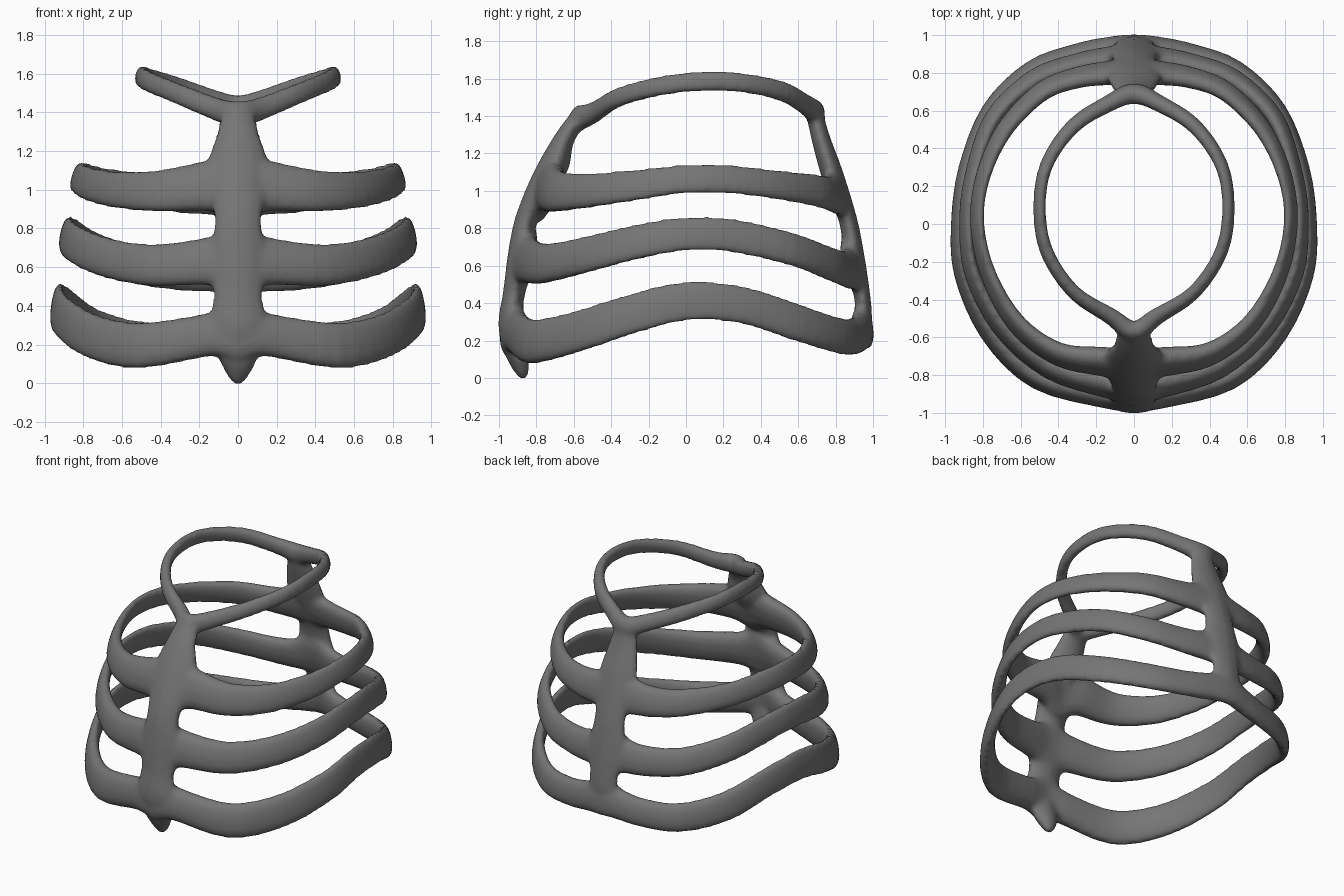
import bpy, bmesh, math
from mathutils import Vector

cube = bpy.data.objects.get("Cube")
if cube:
    bpy.data.objects.remove(cube, do_unlink=True)

SIDES = 12
STEPS = 4

# One half of each rib, front to back: x, y, z, height, thickness
TOP_RIB = [
    (0, -.57, 1.39, .14, .11), (.12, -.49, 1.42, .12, .09), (.32, -.36, 1.50, .11, .075),
    (.465, -.14, 1.56, .11, .07), (.50, .10, 1.587, .11, .065), (.46, .32, 1.575, .11, .07),
    (.32, .52, 1.53, .115, .08), (.13, .64, 1.46, .12, .09), (0, .69, 1.42, .14, .11)]
UPPER_RIB = [
    (0, -.75, 1.02, .40, .13), (.15, -.73, 1.02, .28, .14), (.40, -.69, .995, .23, .11),
    (.62, -.53, 1.0, .20, .09), (.77, -.27, 1.03, .18, .07), (.83, 0, 1.063, .165, .06),
    (.80, .25, 1.06, .165, .065), (.685, .50, 1.03, .17, .08), (.49, .70, 1.0, .19, .09),
    (.30, .775, .98, .21, .10), (.13, .80, .985, .25, .11), (0, .81, 1.0, .34, .11)]
MIDDLE_RIB = [
    (0, -.87, .63, .38, .13), (.15, -.85, .63, .26, .13), (.45, -.76, .61, .225, .11),
    (.70, -.55, .655, .21, .09), (.855, -.27, .725, .20, .07), (.89, 0, .77, .19, .06),
    (.86, .25, .76, .19, .065), (.75, .56, .69, .19, .08), (.53, .77, .61, .20, .09),
    (.30, .85, .58, .21, .10), (.13, .88, .585, .24, .11), (0, .89, .61, .32, .11)]
LOWER_RIB = [
    (0, -.93, .27, .32, .12), (.15, -.91, .25, .23, .13), (.51, -.82, .195, .245, .11),
    (.76, -.59, .245, .235, .09), (.91, -.28, .345, .225, .07), (.935, 0, .41, .22, .06),
    (.89, .30, .39, .21, .07), (.76, .61, .29, .21, .08), (.54, .82, .225, .205, .09),
    (.30, .905, .225, .20, .10), (.13, .935, .25, .21, .11), (0, .95, .28, .26, .10)]

# Centre bars, top to bottom: y, z, width, thickness
STERNUM = [
    (-.56, 1.41, .16, .10), (-.65, 1.28, .23, .11), (-.70, 1.15, .31, .16),
    (-.78, 1.0, .30, .15), (-.86, .83, .25, .12), (-.88, .65, .31, .15),
    (-.92, .45, .26, .12), (-.94, .28, .31, .13), (-.91, .14, .22, .12),
    (-.88, .05, .13, .09), (-.87, -.005, .05, .04)]
SPINE = [
    (.68, 1.46, .13, .09), (.715, 1.30, .22, .10), (.785, 1.08, .30, .12),
    (.87, .83, .24, .10), (.90, .62, .30, .12), (.94, .45, .23, .09),
    (.95, .32, .22, .09), (.945, .25, .10, .06)]


def smooth_path(points, closed):
    """Catmull-Rom interpolation of positions and section sizes together."""
    pts = [Vector(p) for p in points]
    n = len(pts)

    def get(i):
        return pts[i % n] if closed else pts[max(0, min(n - 1, i))]

    out = []
    for i in range(n if closed else n - 1):
        a, b, c, d = (get(i + k) for k in (-1, 0, 1, 2))
        for s in range(STEPS):
            t = s / STEPS
            out.append(.5 * (2 * b + (c - a) * t + (2 * a - 5 * b + 4 * c - d) * t * t
                             + (3 * b - a - 3 * c + d) * t ** 3))
    if not closed:
        out.append(pts[-1])
    return out


def loft(bm, points, closed, side_axis, power):
    """Sweep a rounded section; side_axis gives its first size direction."""
    path = smooth_path(points, closed)
    n = len(path)
    rings = []
    for i, p in enumerate(path):
        nxt = path[(i + 1) % n] if closed else path[min(i + 1, n - 1)]
        prv = path[i - 1] if closed else path[max(i - 1, 0)]
        tangent = (Vector(nxt[:3]) - Vector(prv[:3])).normalized()
        pos = Vector(p[:3])
        across = tangent.cross(side_axis(pos)).normalized()
        along = across.cross(tangent)
        ring = []
        for k in range(SIDES):
            a = math.tau * k / SIDES
            c, s = (math.copysign(abs(f) ** power, f) for f in (math.cos(a), math.sin(a)))
            ring.append(bm.verts.new(pos + along * c * p[3] / 2 + across * s * p[4] / 2))
        rings.append(ring)
    for i in range(n if closed else n - 1):
        a, b = rings[i], rings[(i + 1) % n]
        for k in range(SIDES):
            m = (k + 1) % SIDES
            bm.faces.new((a[k], a[m], b[m], b[k]))
    if not closed:
        bm.faces.new(rings[0])
        bm.faces.new(rings[-1])


def rib(bm, half, lean):
    """Mirror the half rib into a closed hoop leaning towards the axis."""
    mirrored = [(-x, *rest) for x, *rest in reversed(half[1:-1])]

    def up(pos):
        inward = -Vector((pos.x, pos.y, 0)).normalized()
        return Vector((0, 0, 1)) + inward * lean
    loft(bm, half + mirrored, True, up, .9)


def bar(bm, stations):
    """Centre bar with a slight ridge along its middle."""
    loft(bm, [(0, *s) for s in stations], False, lambda pos: Vector((1, 0, 0)), 1.15)


bm = bmesh.new()
for half, lean in ((TOP_RIB, .2), (UPPER_RIB, .3), (MIDDLE_RIB, .22), (LOWER_RIB, .15)):
    rib(bm, half, lean)
bar(bm, STERNUM)
bar(bm, SPINE)
bmesh.ops.recalc_face_normals(bm, faces=bm.faces)
mesh = bpy.data.meshes.new("rib_cage")
bm.to_mesh(mesh)
bm.free()
mesh.shade_smooth()
cage = bpy.data.objects.new("rib_cage", mesh)
bpy.context.collection.objects.link(cage)

# Fuse the bones into one skin with soft joints
remesh = cage.modifiers.new("fuse", 'REMESH')
remesh.mode = 'VOXEL'
remesh.voxel_size = .016
remesh.use_smooth_shade = True
soften = cage.modifiers.new("soften", 'SMOOTH')
soften.factor = .5
soften.iterations = 8

# Bone material
grey = (.18, .18, .18, 1)
mat = bpy.data.materials.new("dark_grey_bone")
mat.use_nodes = True
mat.diffuse_color = grey
shader = next(n for n in mat.node_tree.nodes if n.type == 'BSDF_PRINCIPLED')
shader.inputs["Base Color"].default_value = grey
shader.inputs["Roughness"].default_value = .7
mesh.materials.append(mat)
